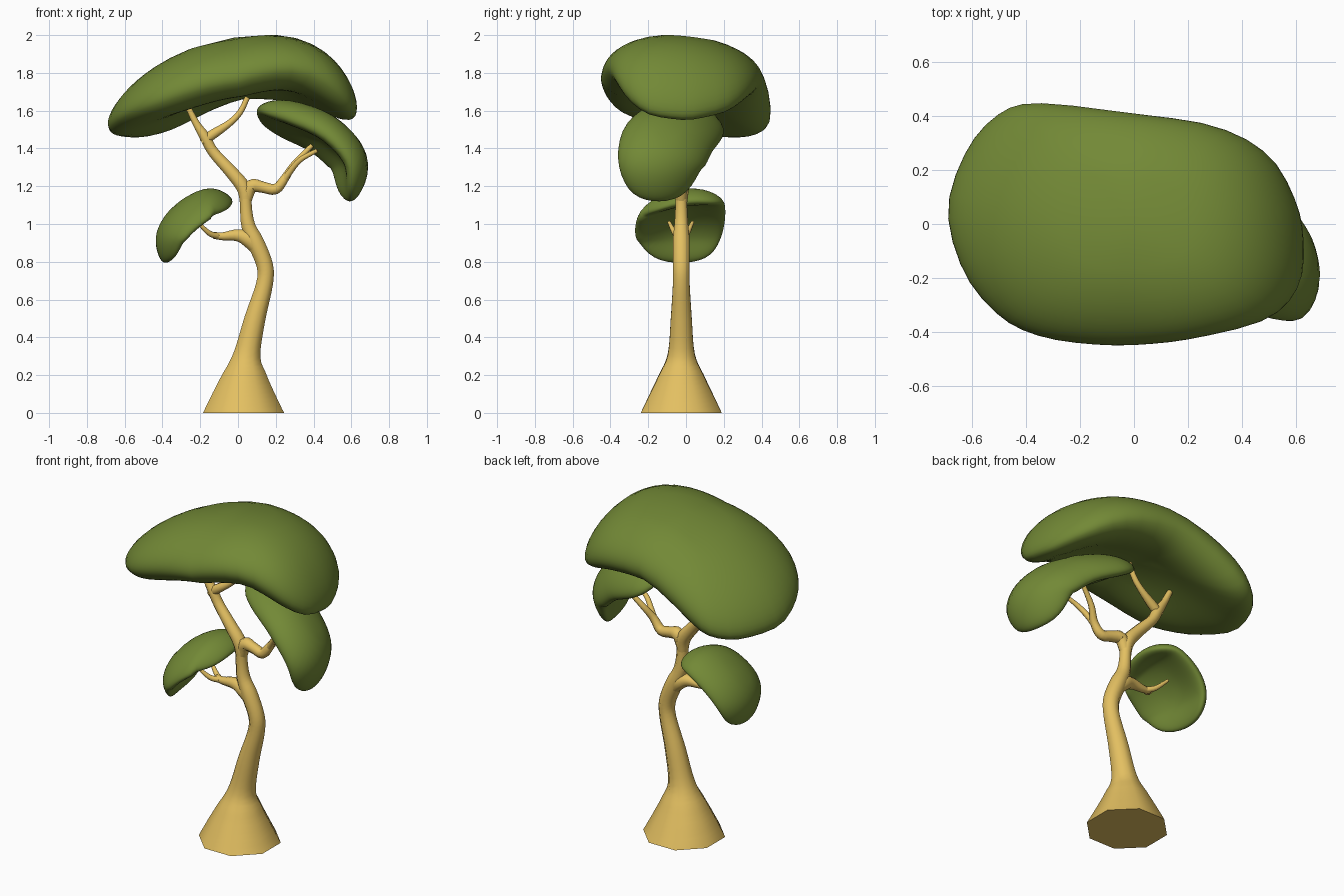
import bpy, bmesh, math
from mathutils import Vector

if "Cube" in bpy.data.objects:
    bpy.data.objects.remove(bpy.data.objects["Cube"])


def material(name, rgb):
    m = bpy.data.materials.new(name)
    m.diffuse_color = (*rgb, 1)
    m.use_nodes = True
    m.node_tree.nodes["Principled BSDF"].inputs["Base Color"].default_value = m.diffuse_color
    return m


BARK = material("tan bark", (0.77, 0.525, 0.12))
LEAF = material("leaf green", (0.17, 0.25, 0.037))


def spline(pts, t, closed=False):
    """Catmull-Rom point at t in 0..1"""
    n = len(pts)
    segs = n if closed else n - 1
    i = max(0, min(segs - 1, math.floor(t * segs)))
    f = t * segs - i
    if closed:
        a, b, c, d = (Vector(pts[(i + k) % n]) for k in (-1, 0, 1, 2))
    else:
        b, c = Vector(pts[i]), Vector(pts[i + 1])
        a = Vector(pts[i - 1]) if i > 0 else 2 * b - c
        d = Vector(pts[i + 2]) if i + 2 < n else 2 * c - b
    return 0.5 * (2 * b + (c - a) * f + (2 * a - 5 * b + 4 * c - d) * f ** 2
                  + (3 * b - a - 3 * c + d) * f ** 3)


def finish(name, bm, mat, angle):
    bmesh.ops.remove_doubles(bm, verts=bm.verts, dist=1e-5)
    bmesh.ops.recalc_face_normals(bm, faces=bm.faces)
    me = bpy.data.meshes.new(name)
    bm.to_mesh(me)
    bm.free()
    ob = bpy.data.objects.new(name, me)
    bpy.context.collection.objects.link(ob)
    me.materials.append(mat)
    bpy.ops.object.select_all(action='DESELECT')
    ob.select_set(True)
    bpy.context.view_layer.objects.active = ob
    bpy.ops.object.shade_smooth_by_angle(angle=math.radians(angle))


def skin_rings(bm, rings):
    rows = [[bm.verts.new(p) for p in r] for r in rings]
    for lo, hi in zip(rows, rows[1:]):
        for k in range(len(lo)):
            j = (k + 1) % len(lo)
            bm.faces.new((lo[k], lo[j], hi[j], hi[k]))
    return rows


def limb(name, pts, sides=8):
    """Tapered tube; pts are (x, y, z, radius)"""
    steps = 4 * (len(pts) - 1)
    rings = []
    for s in range(steps + 1):
        p = spline(pts, s / steps)
        tan = (spline(pts, (s + .2) / steps) - spline(pts, (s - .2) / steps)).to_3d().normalized()
        side = Vector((0, 1, 0)) - tan * tan.y
        side.normalize()
        up = tan.cross(side)
        ring = []
        for k in range(sides):
            a = math.tau * (k + .5) / sides
            q = p.to_3d() + p.w * (math.cos(a) * side + math.sin(a) * up)
            q.z = 0 if s == 0 and pts[0][2] == 0 else max(q.z, 0)
            ring.append(q)
        rings.append(ring)
    bm = bmesh.new()
    rows = skin_rings(bm, rings)
    bm.faces.new(rows[0])
    bm.faces.new(rows[-1])
    finish(name, bm, BARK, 60)


def pad(name, surf, above, below, full, around=48, rings=28):
    """Thick rounded leaf mass over a surface given on the unit disc"""
    e = .02
    out = []
    for i in range(rings + 1):
        phi = math.pi * i / rings
        r = max(math.sin(phi), 0) ** full
        h = math.cos(phi) * (above if phi < math.pi / 2 else below)
        row = []
        for k in range(around):
            a = math.tau * k / around
            u, v = r * math.cos(a), r * math.sin(a)
            if r < 1e-6:
                u = v = 0
            n = (surf(u + e, v) - surf(u - e, v)).cross(surf(u, v + e) - surf(u, v - e)).normalized()
            row.append(surf(u, v) + n * h)
        out.append(row)
    bm = bmesh.new()
    skin_rings(bm, out)
    finish(name, bm, LEAF, 80)


def bent(path, width, droop, tilt=0):
    """Bowl-like surface bent along a path, across y"""
    def surf(u, v):
        u, v = u * (1 + .2 * v * v), v * (1 + .2 * u * u)
        t = (u + 1) / 2
        p = spline(path, t)
        tan = spline(path, t + .02) - spline(path, t - .02)
        n = tan.cross(Vector((0, width, 0))).normalized()
        return p + Vector((0, width * v, 0)) - n * (droop * v * v + tilt * v)
    return surf


# trunk with flared base
limb("trunk", [(.03, -.025, 0, .232), (.032, -.025, .1, .18), (.037, -.025, .2, .128),
               (.048, -.025, .31, .077), (.09, -.025, .5, .06), (.14, -.025, .68, .048),
               (.142, -.025, .78, .047), (.095, -.025, .9, .048), (.055, -.025, .99, .04),
               (.042, -.025, 1.09, .034), (.04, -.025, 1.2, .036)])
# upper left branch and its fork
limb("left_branch", [(.042, -.025, 1.1, .032), (.03, -.022, 1.19, .04), (-.04, -.015, 1.28, .036),
                     (-.13, 0, 1.38, .031), (-.175, 0, 1.46, .03), (-.22, 0, 1.53, .021),
                     (-.26, 0, 1.61, .016)])
limb("left_branch_fork", [(-.19, 0, 1.43, .02), (-.14, 0, 1.47, .028), (-.05, .01, 1.53, .02),
                          (.01, .015, 1.59, .017), (.05, .02, 1.67, .015)])
# right branch and its fork
limb("right_branch", [(.042, -.025, 1.12, .03), (.07, -.028, 1.2, .038), (.13, -.035, 1.195, .032),
                      (.2, -.045, 1.185, .03), (.25, -.045, 1.245, .024), (.3, -.01, 1.32, .018),
                      (.39, .02, 1.415, .013)])
limb("right_branch_fork", [(.23, -.045, 1.21, .02), (.27, -.06, 1.27, .018),
                           (.33, -.09, 1.34, .015), (.42, -.11, 1.39, .012)])
# low branch with two twigs
limb("low_branch", [(.115, -.025, .85, .035), (.06, -.025, .915, .045), (0, -.025, .94, .035),
                    (-.08, -.025, .935, .023), (-.13, -.025, .94, .019)])
for name, y in (("low_twig_front", -.09), ("low_twig_back", .035)):
    limb(name, [(-.1, -.025, .935, .018), (-.15, (y - .025) / 2, .95, .015), (-.215, y, 1.01, .009)])

# main canopy: outline seen from above, drooping dome
OUTLINE = [(.62, -.08), (.59, .08), (.49, .25), (.3, .355), (0, .405), (-.35, .445), (-.5, .405),
           (-.62, .27), (-.69, .05), (-.63, -.18), (-.5, -.34), (-.35, -.415), (-.15, -.445),
           (.05, -.445), (.25, -.42), (.49, -.355), (.6, -.24)]


def canopy(u, v):
    p = spline(OUTLINE, (math.atan2(v, u) / math.tau) % 1, True) * math.hypot(u, v) * .985
    x, y = p
    dx = x - .13
    drop = .56 * dx * dx if dx < 0 else .5 * dx * dx + 1.9 * dx ** 3
    twist = (.42 if x > 0 else -.12) * x * y
    return Vector((x, y, 1.87 - drop - .72 * y * y - .05 * y - twist))


pad("main_canopy", canopy, .128, .165, .5)
# side leaf masses
pad("right_foliage", bent([(.1, .03, 1.6), (.28, -.03, 1.575), (.48, -.1, 1.49),
                           (.61, -.135, 1.33), (.59, -.14, 1.12)], .235, .085, .05), .075, .065, .6)
pad("left_foliage", bent([(-.03, -.01, 1.115), (-.16, -.02, 1.135), (-.3, -.03, 1.055),
                          (-.38, -.035, .94), (-.385, -.03, .795)], -.235, .075, .035), .052, .05, .6)
